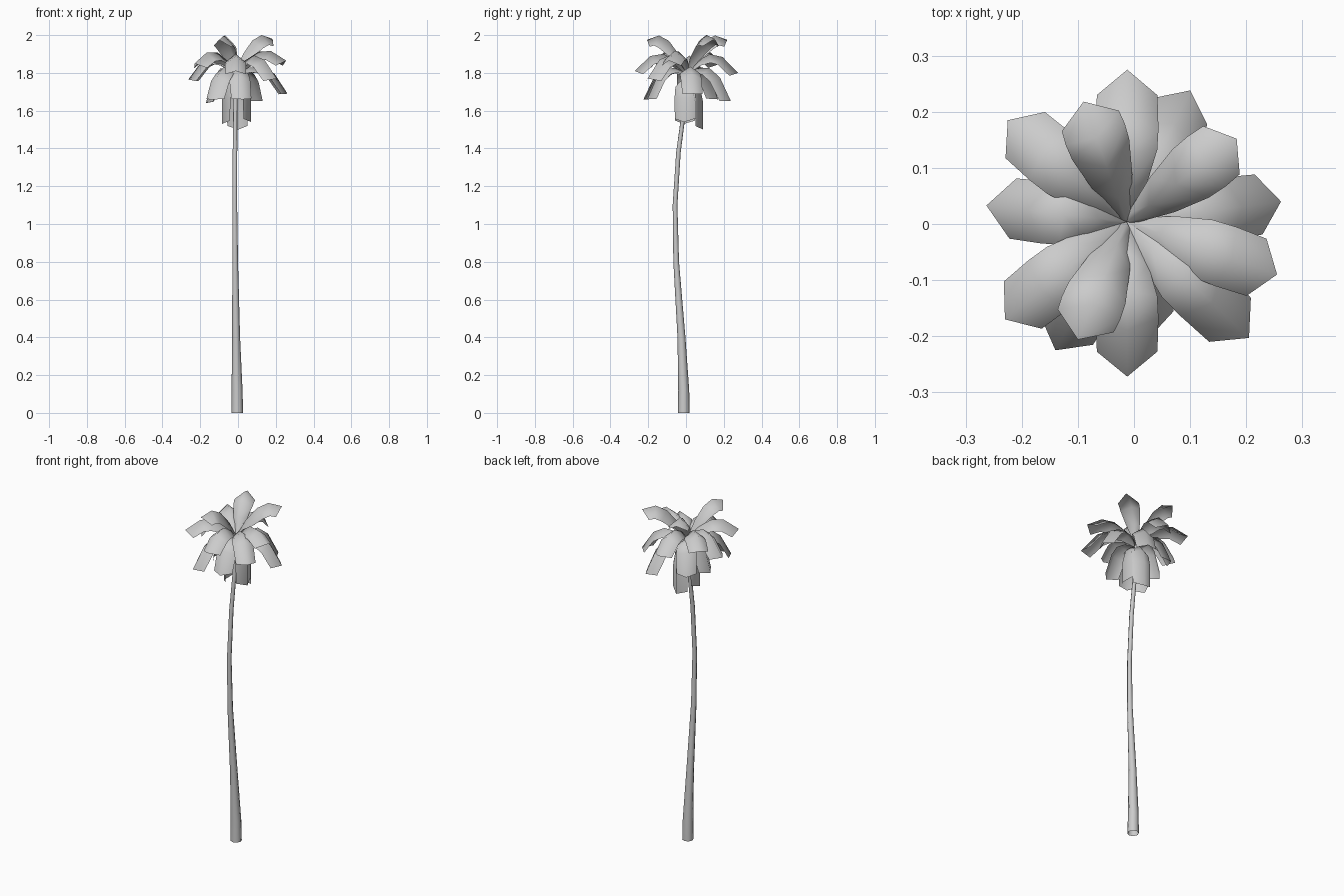
import bpy, bmesh
from mathutils import Vector

if "Cube" in bpy.data.objects:
    bpy.data.objects.remove(bpy.data.objects["Cube"])


def finish(bm, name):
    me = bpy.data.meshes.new(name)
    bm.to_mesh(me)
    bm.free()
    ob = bpy.data.objects.new(name, me)
    bpy.context.collection.objects.link(ob)
    bpy.context.view_layer.objects.active = ob
    ob.select_set(True)
    bpy.ops.object.shade_smooth_by_angle(angle=1.6)
    ob.select_set(False)
    return ob


def make_trunk():
    # Curved, tapering eight-sided stem, open at the foot: x, y, z, radius
    rings = [(-.004, -.012, 0, .031), (-.005, -.012, .12, .029), (-.010, -.024, .4, .021),
             (-.015, -.052, .8, .015), (-.017, -.058, 1.1, .0125), (-.016, -.040, 1.38, .012),
             (-.014, -.008, 1.62, .011), (-.013, .004, 1.80, .010)]
    bm = bmesh.new()
    loops = []
    for x, y, z, r in rings:
        vs = bmesh.ops.create_circle(bm, segments=8, radius=r)["verts"]
        bmesh.ops.translate(bm, vec=(x, y, z), verts=vs)
        loops.append(vs)
    for a, b in zip(loops, loops[1:]):
        for i in range(8):
            j = (i + 1) % 8
            bm.faces.new((a[i], a[j], b[j], b[i]))
    finish(bm, "trunk")


def make_frond(name, tip, base_z, ctrl_z, reach, fold):
    # Roof-shaped frond following an arched ridge, its two sides hanging down
    p0 = Vector((-.013, .004, base_z))
    p2 = Vector(tip)
    p1 = p0.lerp(p2, reach)
    p1.z = ctrl_z
    out = p2 - p0
    out.z = 0
    side = Vector((-out.y, out.x, 0)).normalized()
    bm = bmesh.new()
    rows = []

    def ridge(u):
        return p0 * (1 - u) ** 2 + p1 * 2 * u * (1 - u) + p2 * u * u

    for t, half in [(0, .010), (.2, .038), (.45, .054), (.7, .056), (1, .054)]:
        s = min(t, .97)  # side corners end just short of the ridge tip
        tan = ((p1 - p0) * (1 - s) + (p2 - p1) * s).normalized()
        drop = tan.cross(side) * half * fold
        rows.append([bm.verts.new(ridge(s) + side * half - drop), bm.verts.new(ridge(t)),
                     bm.verts.new(ridge(s) - side * half - drop)])
    for a, b in zip(rows, rows[1:]):
        for i in range(2):
            bm.faces.new((a[i], b[i], b[i + 1], a[i + 1]))
    finish(bm, name)


# Tiers of fronds: base height, control height, control reach, fold depth, tips
tiers = {
    "upper_frond": (1.81, 2.065, .5, .95,
                    [(-.09, .218, 1.975), (-.10, -.206, 1.975), (.183, .152, 1.98)]),
    "middle_frond": (1.80, 2.00, .5, .85,
                     [(-.225, .185, 1.85), (-.23, -.17, 1.85), (.255, -.09, 1.865),
                      (-.012, -.272, 1.81), (-.012, .275, 1.80), (.205, -.203, 1.77),
                      (-.263, .033, 1.765)]),
    "low_frond": (1.79, 1.92, .62, .7,
                  [(.262, .04, 1.69), (.10, .238, 1.65), (-.14, -.225, 1.66),
                   (-.17, .01, 1.64), (.025, -.205, 1.66), (-.12, .17, 1.66)]),
    "hanging_frond": (1.77, 1.80, 1.2, .6,
                      [(.002, .09, 1.50), (-.085, -.012, 1.53), (.07, -.012, 1.54)]),
}

make_trunk()
for name, (bz, cz, reach, fold, tips) in tiers.items():
    for i, tip in enumerate(tips):
        make_frond(f"{name}_{i + 1}", tip, bz, cz, reach, fold)
